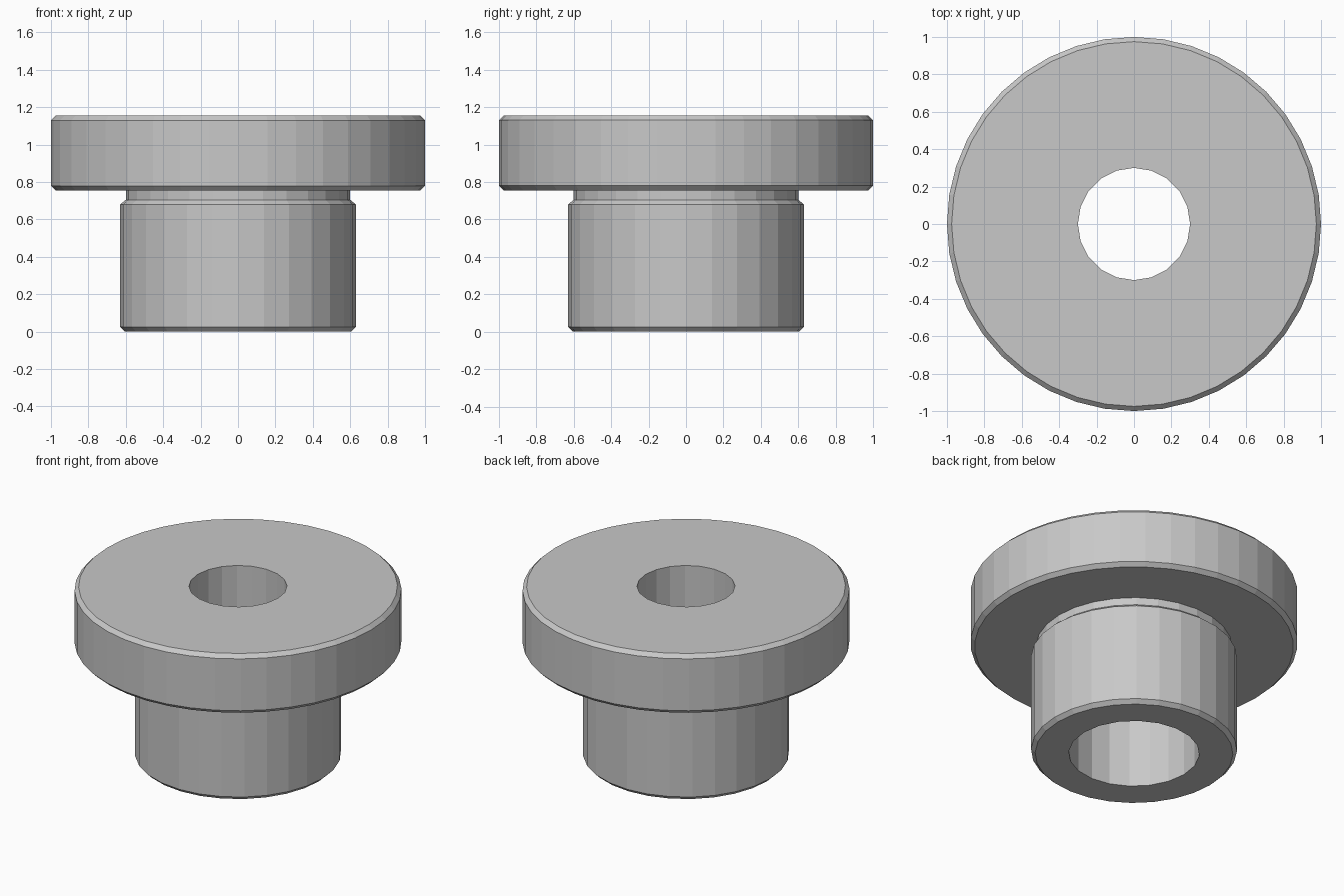
import bpy
import bmesh
from math import cos, sin, pi

if "Cube" in bpy.data.objects:
    bpy.data.objects.remove(bpy.data.objects["Cube"], do_unlink=True)

metal = bpy.data.materials.new("plain grey metal")
metal.use_nodes = True
GREY = (0.58, 0.58, 0.58, 1)
metal.diffuse_color = GREY
metal.node_tree.nodes["Principled BSDF"].inputs["Base Color"].default_value = GREY


def wall(bm, sides, profile):
    """Turn a (radius, height) profile; return its first and last edge rings."""
    rings = []
    for r, z in profile:
        angles = [2 * pi * i / sides for i in range(sides)]
        rings.append([bm.verts.new((r * cos(a), r * sin(a), z)) for a in angles])
    for low, high in zip(rings, rings[1:]):
        for i in range(sides):
            j = (i + 1) % sides
            bm.faces.new((low[i], low[j], high[j], high[i]))
    return [[bm.edges.get((ring[i - 1], ring[i])) for i in range(sides)]
            for ring in (rings[0], rings[-1])]


def annulus(bm, outer, inner):
    """Fill the flat ring between two edge rings."""
    bmesh.ops.triangle_fill(bm, edges=outer + inner, use_beauty=True)


bm = bmesh.new()

# Chamfered barrel with the relief neck under the flange
barrel_low, neck_top = wall(bm, 28, [
    (0.605, 0), (0.63, 0.025), (0.63, 0.68), (0.60, 0.705), (0.60, 0.755)])

# Chamfered flange
flange_low, flange_top = wall(bm, 40, [
    (0.975, 0.755), (1, 0.78), (1, 1.13), (0.975, 1.155)])

# Wide lower bore and narrow upper bore
wide_low, wide_top = wall(bm, 20, [(0.40, 0), (0.40, 0.755)])
narrow_low, narrow_top = wall(bm, 20, [(0.30, 0.755), (0.30, 1.155)])

# Flat rings joining the walls
annulus(bm, barrel_low, wide_low)
annulus(bm, flange_low, neck_top)
annulus(bm, wide_top, narrow_low)
annulus(bm, flange_top, narrow_top)

bmesh.ops.recalc_face_normals(bm, faces=bm.faces[:])
bmesh.ops.dissolve_limit(bm, angle_limit=0.001, verts=bm.verts[:], edges=bm.edges[:])

mesh = bpy.data.meshes.new("flanged_bushing")
bm.to_mesh(mesh)
bm.free()
mesh.materials.append(metal)
bushing = bpy.data.objects.new("flanged_bushing", mesh)
bpy.context.collection.objects.link(bushing)
